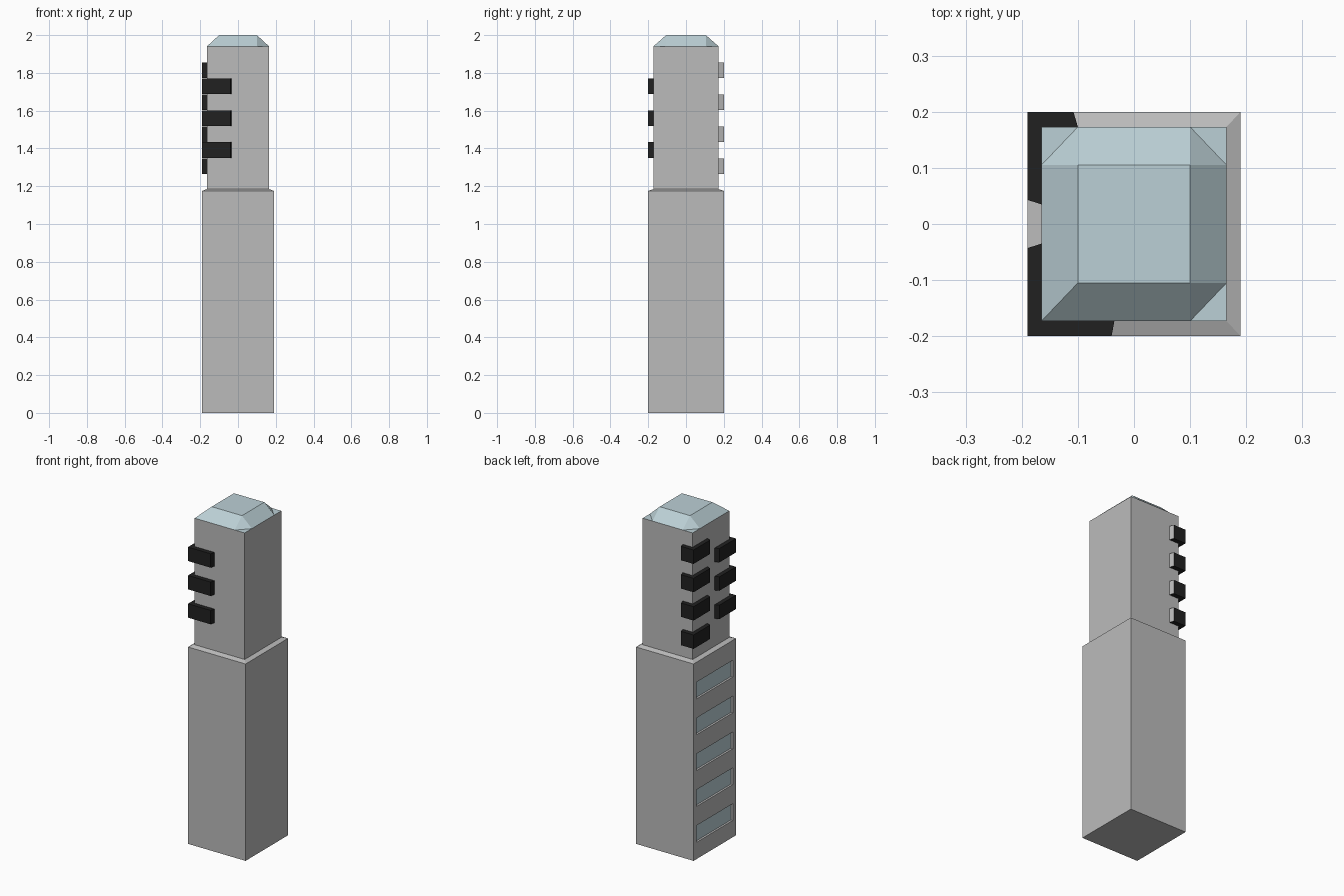
import bpy, bmesh
from mathutils import Vector

if "Cube" in bpy.data.objects:
    bpy.data.objects.remove(bpy.data.objects["Cube"])


def material(name, color):
    m = bpy.data.materials.new(name)
    m.diffuse_color = color
    m.use_nodes = True
    m.node_tree.nodes["Principled BSDF"].inputs["Base Color"].default_value = m.diffuse_color
    return m


GREY = material("concrete", (0.5, 0.5, 0.5, 1))
GLASS = material("glass", (0.50, 0.63, 0.67, 1))
BLACK = material("black_panel", (0.015, 0.015, 0.015, 1))


def finish(bm, name, mats):
    bmesh.ops.recalc_face_normals(bm, faces=bm.faces)
    me = bpy.data.meshes.new(name)
    bm.to_mesh(me)
    bm.free()
    for m in mats:
        me.materials.append(m)
    ob = bpy.data.objects.new(name, me)
    bpy.context.collection.objects.link(ob)
    return ob


# Tower body: stacked rectangles (half x, half y, z) with a sloped ledge
bm = bmesh.new()
rings = []
for hx, hy, z in [(0.19, 0.2, 0), (0.19, 0.2, 1.175), (0.165, 0.173, 1.185), (0.165, 0.173, 1.94)]:
    rings.append([bm.verts.new((sx * hx, sy * hy, z))
                  for sx, sy in ((-1, -1), (1, -1), (1, 1), (-1, 1))])
bm.faces.new(rings[0][::-1])
roof_deck = bm.faces.new(rings[-1])
roof_deck.material_index = 1
for lo, hi in zip(rings, rings[1:]):
    for i in range(4):
        j = (i + 1) % 4
        bm.faces.new((lo[i], lo[j], hi[j], hi[i]))
bm.normal_update()

# Five recessed windows in the left face of the lower shaft
sills = [0.10 + 0.214 * i for i in range(5)]
WIN_H, WIN_Y, DEPTH = 0.10, 0.17, 0.012


def left_faces():
    return [f for f in bm.faces if all(abs(v.co.x + 0.19) < 1e-4 for v in f.verts)]


cuts = [((0, s * WIN_Y, 0), (0, 1, 0)) for s in (-1, 1)]
cuts += [((0, 0, s + h), (0, 0, 1)) for s in sills for h in (0, WIN_H)]
for co, no in cuts:
    faces = left_faces()
    geom = set(faces)
    for f in faces:
        geom.update(f.edges)
        geom.update(f.verts)
    bmesh.ops.bisect_plane(bm, geom=list(geom), plane_co=co, plane_no=no, dist=1e-5)
panes = []
for f in left_faces():
    c = f.calc_center_median()
    if abs(c.y) < WIN_Y and any(s < c.z < s + WIN_H for s in sills):
        panes.append(f)
panes = bmesh.ops.extrude_discrete_faces(bm, faces=panes)["faces"]
for f in panes:
    f.material_index = 1
    bmesh.ops.translate(bm, verts=f.verts, vec=Vector((DEPTH, 0, 0)))
finish(bm, "tower_body", [GREY, GLASS])

# Glass roof: frustum with three clipped corners, front left corner stays whole
bm = bmesh.new()
X, Y, x, y = 0.165, 0.173, 0.1, 0.105
pts = [(sx * x, sy * y, 2.0) for sx in (-1, 1) for sy in (-1, 1)]
pts.append((-X, -Y, 1.94))
for sx, sy in ((1, -1), (1, 1), (-1, 1)):
    pts += [(sx * x, sy * Y, 1.94), (sx * X, sy * y, 1.94)]
bmesh.ops.convex_hull(bm, input=[bm.verts.new(p) for p in pts])
bmesh.ops.dissolve_limit(bm, angle_limit=0.01, verts=bm.verts, edges=bm.edges)
finish(bm, "glass_roof", [GLASS])


# Black panels wrapping the two left corners of the upper shaft
def panel(name, profile, z, height, grey_side=None):
    bm = bmesh.new()
    lo = [bm.verts.new((px, py, z)) for px, py in profile]
    hi = [bm.verts.new((px, py, z + height)) for px, py in profile]
    bm.faces.new(lo[::-1])
    bm.faces.new(hi)
    n = len(profile)
    for i in range(n):
        j = (i + 1) % n
        f = bm.faces.new((lo[i], lo[j], hi[j], hi[i]))
        if i == grey_side:
            f.material_index = 1
    finish(bm, name, [BLACK, GREY])


front = [(-0.165, -0.035), (-0.19, -0.043), (-0.19, -0.2),
         (-0.04, -0.2), (-0.035, -0.173), (-0.165, -0.173)]
back = [(-0.165, 0.035), (-0.19, 0.043), (-0.19, 0.2),
        (-0.108, 0.2), (-0.1, 0.173), (-0.165, 0.173)]
for i in range(3):
    panel(f"front_panel_{i + 1}", front, 1.35 + 0.169 * i, 0.083)
for i in range(4):
    panel(f"back_panel_{i + 1}", back, 1.265 + 0.169 * i, 0.083, grey_side=3)
